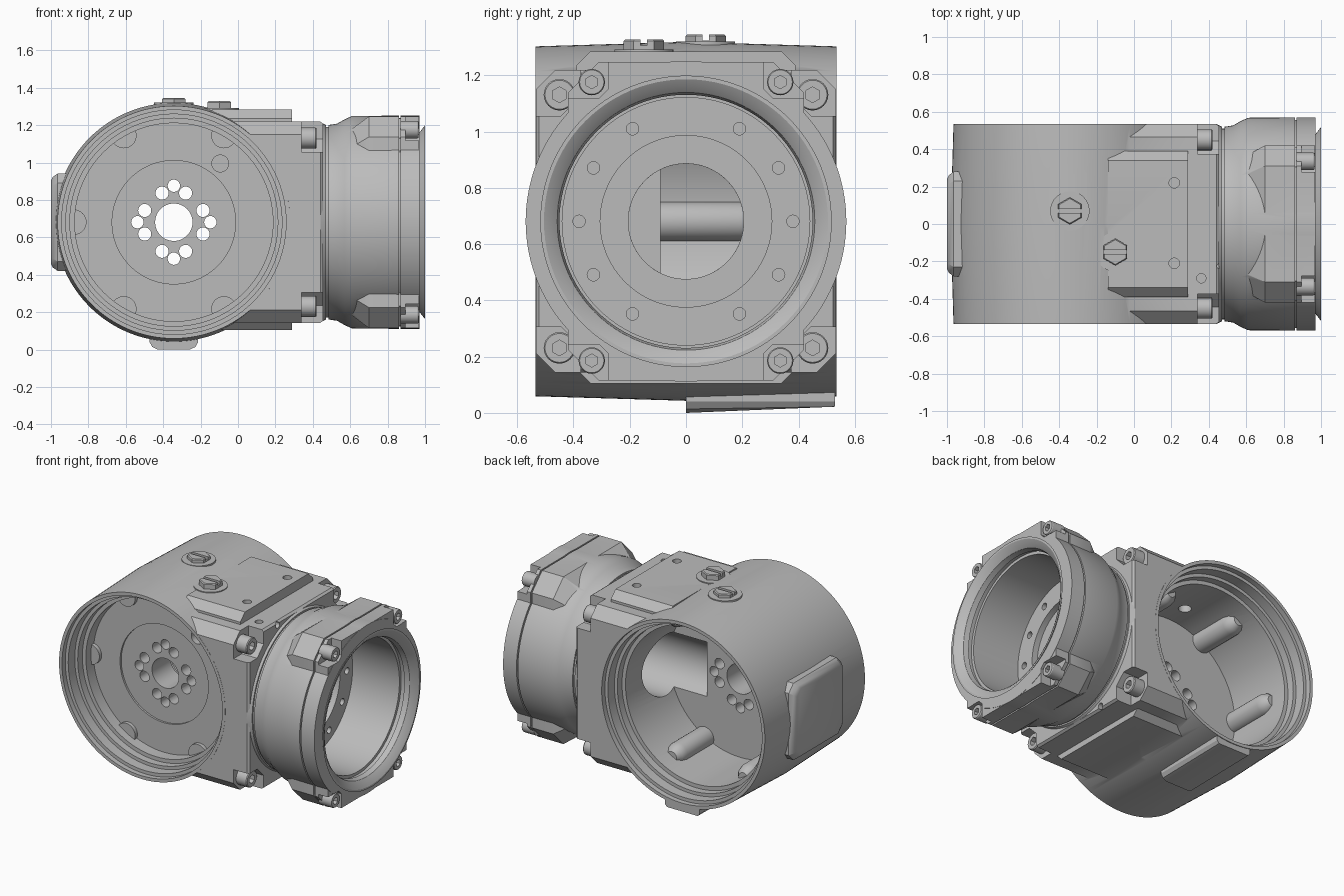
import bpy, bmesh
from math import sin, cos, pi, radians

cube = bpy.data.objects.get("Cube")
if cube:
    bpy.data.objects.remove(cube, do_unlink=True)

CX, CZ, HALF = -0.343, 0.681, 0.535   # main bore axis and half depth
MAIN, SIDE = (CX, CZ), (0, CZ)        # centres of the two cylinder axes

grey = bpy.data.materials.new("cast_grey")
grey.use_nodes = True
grey.diffuse_color = (0.5, 0.5, 0.5, 1)
bsdf = next(n for n in grey.node_tree.nodes if n.type == 'BSDF_PRINCIPLED')
bsdf.inputs["Base Color"].default_value = grey.diffuse_color
bsdf.inputs["Roughness"].default_value = 0.6


def circle(r, n=96):
    return [(r * cos(2 * pi * i / n), r * sin(2 * pi * i / n)) for i in range(n)]


def hexagon(r, n=24):
    pts = []
    for i in range(n):
        a = 2 * pi * i / n
        k = r * cos(pi / 6) / cos((a + pi / 6) % (pi / 3) - pi / 6)
        pts.append((k * cos(a), k * sin(a)))
    return pts


def octagon(w, h, c):
    quarter = [(w, h - c), (w - c, h)]
    return (quarter + [(-u, v) for u, v in quarter[::-1]]
            + [(-u, -v) for u, v in quarter] + [(u, -v) for u, v in quarter[::-1]])


def scaled(pts, k):
    return [(u * k, v * k) for u, v in pts]


def loft(name, axis, centres, rings):
    """Closed solids made of stacked outlines (position, points) along an axis."""
    bm = bmesh.new()
    for cu, cv in centres:
        loops = []
        for t, pts in rings:
            loop = []
            for u, v in pts:
                p, q = cu + u, cv + v
                co = {'x': (t, p, q), 'y': (p, t, q), 'z': (p, q, t)}[axis]
                loop.append(bm.verts.new(co))
            loops.append(loop)
        n = len(loops[0])
        for a, b in zip(loops, loops[1:]):
            for i in range(n):
                j = (i + 1) % n
                bm.faces.new((a[i], a[j], b[j], b[i]))
        bm.faces.new(loops[0])
        bm.faces.new(loops[-1])
    bmesh.ops.recalc_face_normals(bm, faces=bm.faces)
    mesh = bpy.data.meshes.new(name)
    bm.to_mesh(mesh)
    bm.free()
    mesh.materials.append(grey)
    ob = bpy.data.objects.new(name, mesh)
    bpy.context.collection.objects.link(ob)
    return ob


def lathe(name, axis, centres, profile, n=96):
    return loft(name, axis, centres, [(t, circle(r, n)) for t, r in profile])


def combine(target, tool, operation):
    mod = target.modifiers.new("combine", 'BOOLEAN')
    mod.operation, mod.solver, mod.object = operation, 'EXACT', tool
    bpy.context.view_layer.objects.active = target
    bpy.ops.object.modifier_apply(modifier=mod.name)
    bpy.data.objects.remove(tool, do_unlink=True)


def add(target, tool):
    combine(target, tool, 'UNION')


def cut(target, tool):
    combine(target, tool, 'DIFFERENCE')


def corners(u, v):
    return [(su * u, CZ + sv * v) for su in (-1, 1) for sv in (-1, 1)]


def around(centre, r, angles):
    return [(centre[0] + r * cos(radians(a)), centre[1] + r * sin(radians(a))) for a in angles]


# Main housing: drafted barrel, square block, raised spine, side pad and foot
body = lathe("main_housing", 'y', [MAIN], [(-HALF, 0.622), (0, 0.638), (HALF, 0.622)], 128)
block = octagon(0.534, 0.538, 0.07)
add(body, loft("block", 'x', [SIDE], [(CX, block), (0.44, block), (0.455, scaled(block, 0.98))]))
spine = octagon(0.39, 0.59, 0.05)
add(body, loft("spine", 'x', [(0, 0.695)], [(-0.14, spine), (0.29, spine)]))
pad = octagon(0.28, 0.26, 0.05)
add(body, loft("side_pad", 'x', [SIDE], [
    (-0.9, pad), (-0.965, pad), (-0.99, scaled(pad, 0.93)), (-1.0, scaled(pad, 0.86))]))
foot = [(-0.13, 0.09), (-0.13, 0.04), (-0.115, 0.014), (-0.085, 0),
        (0.085, 0), (0.115, 0.014), (0.13, 0.04), (0.13, 0.09)]
rear_foot = [(u, max(v, 0.022)) for u, v in foot]
add(body, loft("foot", 'y', [(CX, 0)], [(0, foot), (HALF - 0.005, rear_foot)]))

# Stepped front recess and deep rear cavity
rim = [(0.7, 0.6), (0.5, 0.6), (0.5, 0.578), (0.43, 0.578), (0.43, 0.556), (0.38, 0.556), (0.38, 0.53)]
cut(body, lathe("front_recess", 'y', [MAIN], [(-t, r) for t, r in rim] + [
    (-0.30, 0.53), (-0.30, 0.33), (-0.287, 0.33)]))
cut(body, lathe("rear_cavity", 'y', [MAIN], rim + [(-0.09, 0.53)]))

# Wall bosses on both sides of the web
spots = around(MAIN, 0.535, (60, 120, 180, 240, 300))
add(body, lathe("front_bosses", 'y', spots, [(-0.325, 0.068), (-0.2, 0.068)], 32))
add(body, lathe("rear_bosses", 'y', spots, [
    (-0.2, 0.07), (0.19, 0.07), (0.23, 0.06), (0.26, 0.035)], 32))
cut(body, lathe("cross_bore", 'x', [SIDE], [(-0.095, 0.205), (0.7, 0.205)], 64))

# Hub holes through the web
cut(body, lathe("hub_bore", 'y', [MAIN], [(-0.4, 0.1), (0.0, 0.1)], 48))
cut(body, lathe("hub_holes", 'y', around(MAIN, 0.195, (0, 90, 180, 270)),
                [(-0.4, 0.033), (0.0, 0.033)], 24))
cut(body, lathe("hub_holes", 'y', around(MAIN, 0.168, [q + s for q in (0, 90, 180, 270) for s in (22, 68)]),
                [(-0.4, 0.035), (0.0, 0.035)], 24))
cut(body, lathe("oil_hole", 'y', [(-0.095, 0.995)], [(-0.4, 0.045), (-0.13, 0.045)], 32))

# Corner notches for the block bolts, small top and face holes
notch = octagon(0.16, 0.16, 0.07)
cut(body, loft("notches", 'x', corners(0.535, 0.535), [(0.34, notch), (0.6, notch)]))
cut(body, lathe("pad_holes", 'z', [(0.215, 0.22), (0.215, -0.21)], [(1.24, 0.028), (1.4, 0.028)], 24))
cut(body, lathe("lug_hole", 'z', [(0.36, -0.29)], [(1.17, 0.025), (1.4, 0.025)], 24))
cut(body, lathe("face_holes", 'x', [(-0.225, CZ + 0.515), (0.225, CZ - 0.515)],
                [(0.42, 0.02), (0.6, 0.02)], 24))

# Plug seats on top, with the vent hole under the centre plug
add(body, lathe("plug_seat", 'z', [(CX, 0.07)], [(1.26, 0.105), (1.32, 0.105)], 48))
add(body, lathe("plug_seat", 'z', [(-0.1, -0.15)], [(1.24, 0.105), (1.291, 0.105)], 48))
cut(body, lathe("vent_hole", 'z', [(CX, 0.07)], [(1.1, 0.04), (1.3, 0.04)], 32))

# Output cup with neck, corner ears, groove and flared lip
cup = lathe("output_cup", 'x', [SIDE], [
    (0.44, 0.535), (0.47, 0.52), (0.47, 0.51), (0.485, 0.51), (0.485, 0.52),
    (0.53, 0.527), (0.57, 0.55), (0.61, 0.568), (0.86, 0.57), (0.86, 0.557), (0.87, 0.557),
    (0.87, 0.57), (0.97, 0.57), (0.97, 0.48), (1.0, 0.518)], 128)
ear = octagon(0.42, 0.566, 0.11)
slim = scaled(ear, 0.98)
add(cup, loft("ears", 'x', [SIDE], [
    (0.57, scaled(ear, 0.83)), (0.7, ear), (0.86, ear), (0.86, slim),
    (0.87, slim), (0.87, ear), (0.968, ear)]))
cut(cup, lathe("cup_bore", 'x', [SIDE], [
    (1.03, 0.53), (1.0, 0.505), (0.985, 0.48), (0.965, 0.458), (0.93, 0.45), (0.93, 0.46),
    (0.9, 0.46), (0.9, 0.44), (0.55, 0.44), (0.55, 0.305),
    (0.51, 0.305), (0.51, 0.205), (0.3, 0.205)]))
cut(cup, lathe("cup_holes", 'x', around(SIDE, 0.38, [a for a in range(0, 360, 30) if a % 180 != 90]),
               [(0.5, 0.022), (0.6, 0.022)], 24))
notch = octagon(0.1, 0.11, 0.03)
cut(cup, loft("cup_notches", 'x', corners(0.378, 0.548), [(0.895, notch), (1.1, notch)]))


# Socket-head bolts
def bolts(name, spots, base, top, r):
    socket = hexagon(r * 0.5)
    loft(name, 'x', spots, [(base, circle(r, 24)), (top - 0.006, circle(r, 24)),
                            (top, circle(r * 0.92, 24)), (top, socket), (top - 0.035, socket)])


bolts("block_bolts", corners(0.45, 0.45), 0.30, 0.42, 0.056)
bolts("cup_bolts", corners(0.335, 0.495), 0.87, 0.965, 0.047)

# Slotted hex plugs
for name, x, y, z, top in (("centre_plug", CX, 0.07, 1.28, 1.345), ("offset_plug", -0.1, -0.15, 1.26, 1.328)):
    plug = loft(name, 'z', [(x, y)], [(z, hexagon(0.072)), (top - 0.006, hexagon(0.072)),
                                      (top, hexagon(0.066))])
    slot = octagon(0.1, 0.011, 0.001)
    cut(plug, loft("slot", 'z', [(x, y)], [(top - 0.022, slot), (top + 0.1, slot)]))

# Smooth shading with sharp machined edges
bpy.ops.object.select_all(action='DESELECT')
for ob in bpy.context.scene.objects:
    if ob.type == 'MESH':
        ob.select_set(True)
        bpy.context.view_layer.objects.active = ob
bpy.ops.object.shade_smooth_by_angle(angle=radians(30))
